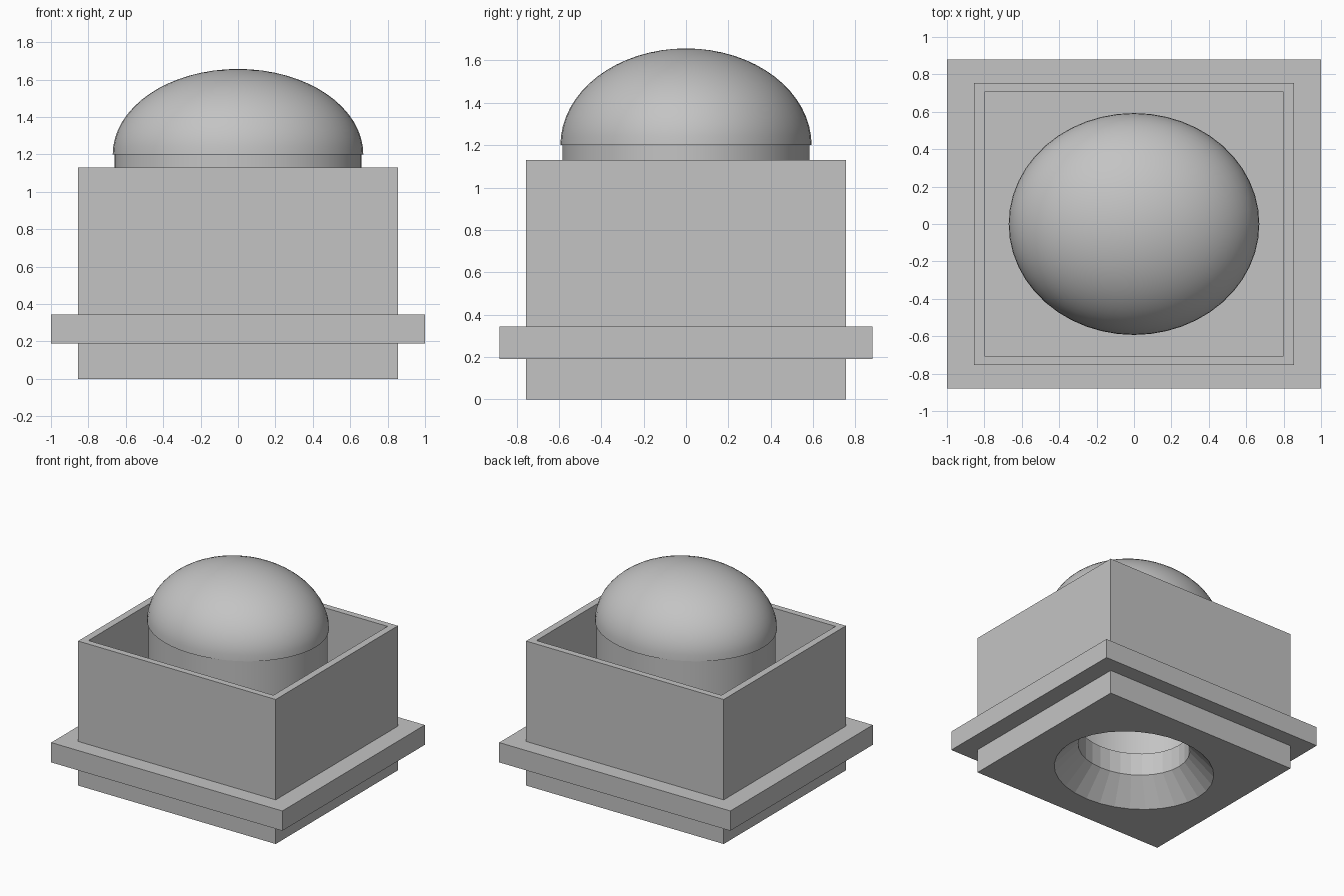
import bpy
import bmesh
from math import cos, sin, pi, radians

cube = bpy.data.objects.get("Cube")
if cube:
    bpy.data.objects.remove(cube, do_unlink=True)

grey = bpy.data.materials.new("plain grey")
grey.use_nodes = True
GREY = (0.55, 0.55, 0.55, 1)
grey.diffuse_color = GREY
grey.node_tree.nodes["Principled BSDF"].inputs["Base Color"].default_value = GREY

STRETCH = 0.885  # depth of the round parts relative to their width


def finish(name, bm):
    bmesh.ops.recalc_face_normals(bm, faces=bm.faces)
    mesh = bpy.data.meshes.new(name)
    bm.to_mesh(mesh)
    bm.free()
    mesh.materials.append(grey)
    obj = bpy.data.objects.new(name, mesh)
    bpy.context.collection.objects.link(obj)
    return obj


def box(name, hx, hy, z0, z1):
    bm = bmesh.new()
    bmesh.ops.create_cube(bm, size=2)
    for v in bm.verts:
        v.co = (v.co.x * hx, v.co.y * hy, z1 if v.co.z > 0 else z0)
    return finish(name, bm)


def lathe(name, profile, segments=48, closed=True):
    """Spin (radius, z) points; closed profiles form a ring, open ones are capped."""
    bm = bmesh.new()
    rings = [[bm.verts.new((r * cos(2 * pi * i / segments),
                            r * STRETCH * sin(2 * pi * i / segments), z))
              for i in range(segments)] for r, z in profile]
    pairs = list(zip(rings, rings[1:]))
    if closed:
        pairs.append((rings[-1], rings[0]))
    else:
        bm.faces.new(rings[0])
        bm.faces.new(rings[-1])
    for a, b in pairs:
        for i in range(segments):
            j = (i + 1) % segments
            bm.faces.new((a[i], a[j], b[j], b[i]))
    bmesh.ops.remove_doubles(bm, verts=bm.verts, dist=1e-5)
    return finish(name, bm)


def cut(obj, cutter):
    mod = obj.modifiers.new("cut", "BOOLEAN")
    mod.operation = "DIFFERENCE"
    mod.solver = "EXACT"
    mod.object = cutter
    cutter.hide_render = True
    cutter.hide_set(True)
    bpy.context.view_layer.objects.active = obj
    bpy.ops.object.modifier_apply(modifier=mod.name)
    bpy.data.objects.remove(cutter, do_unlink=True)


def smooth(obj):
    bpy.ops.object.select_all(action="DESELECT")
    obj.select_set(True)
    bpy.context.view_layer.objects.active = obj
    bpy.ops.object.shade_smooth_by_angle(angle=radians(30))


# Open-topped box with a thick floor and a funnel-shaped hole
body = box("housing", 0.855, 0.755, 0, 1.13)
cut(body, box("cavity_cutter", 0.80, 0.705, 0.37, 1.5))
cut(body, lathe("hole_cutter", [(0.80, -0.2), (0.61, 0), (0.427, 0.19), (0.427, 0.6)],
                32, closed=False))

# Flange around the lower part of the housing
flange = box("flange", 1.0, 0.88, 0.19, 0.345)
cut(flange, box("flange_cutter", 0.84, 0.74, 0, 1))

# Hollow column standing on the floor
column = lathe("column", [(0.66, 0.37), (0.66, 1.21), (0.61, 1.21), (0.61, 0.37)])
smooth(column)

# Dome shell with a slight lip over the column
STEPS = 16


def arc(radius, height):
    return [(radius * cos(a), 1.2 + height * sin(a))
            for a in (pi / 2 * i / STEPS for i in range(STEPS + 1))]


dome = lathe("dome", arc(0.67, 0.457) + arc(0.61, 0.40)[::-1])
smooth(dome)
